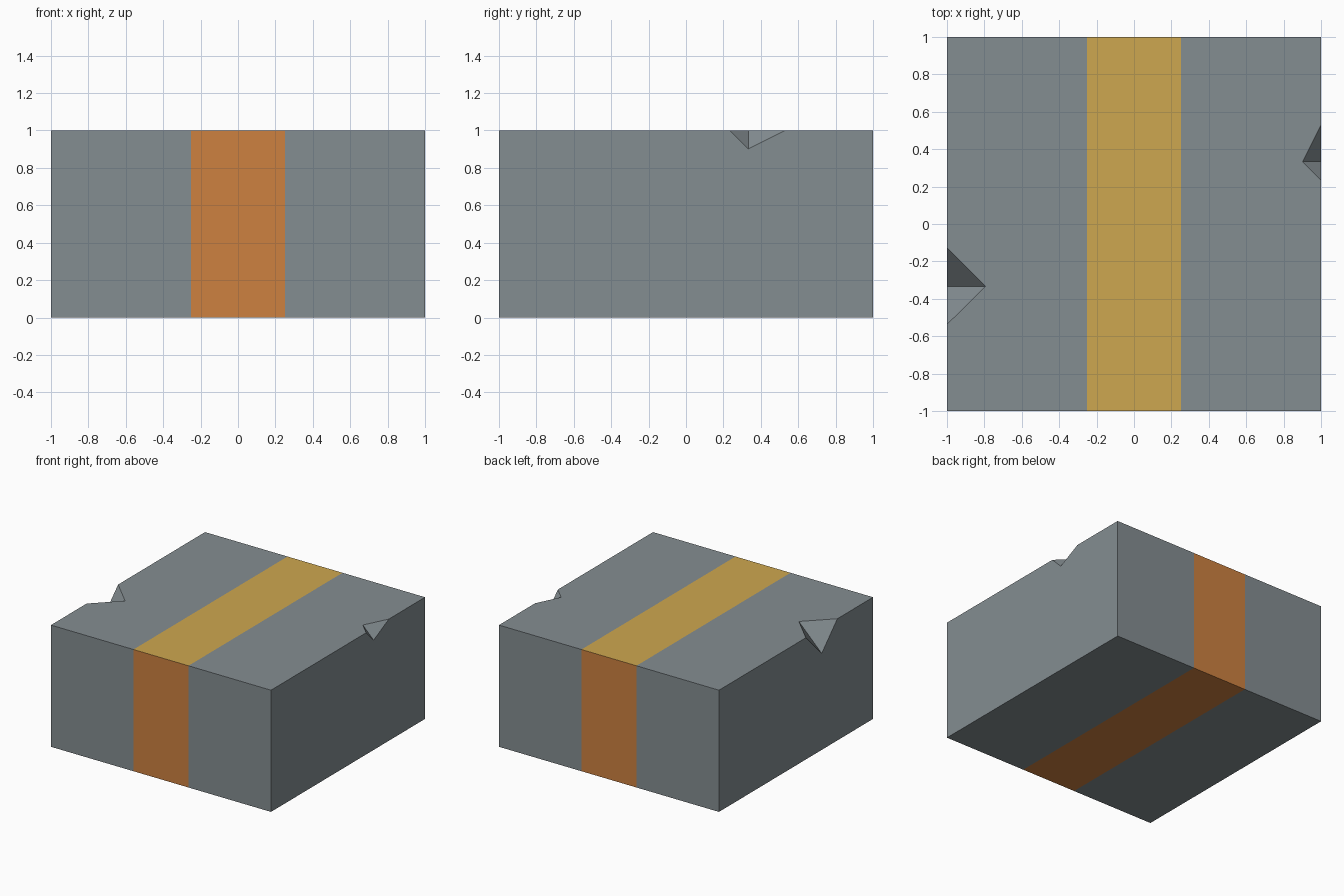
import bpy, bmesh

if "Cube" in bpy.data.objects:
    bpy.data.objects.remove(bpy.data.objects["Cube"])

HALF, TOP, BAND = 1.0, 1.0, 0.25


def material(name, rgb):
    m = bpy.data.materials.new(name)
    lin = [((c / 255 + 0.055) / 1.055) ** 2.4 for c in rgb]
    m.diffuse_color = (*lin, 1.0)
    m.use_nodes = True
    m.node_tree.nodes["Principled BSDF"].inputs["Base Color"].default_value = m.diffuse_color
    return m


bm = bmesh.new()


def face(points, mat=0):
    f = bm.faces.new([bm.verts.new(p) for p in points])
    f.material_index = mat


def wall_x(xa, xb, y, mat):
    face([(xa, y, 0), (xb, y, 0), (xb, y, TOP), (xa, y, TOP)], mat)


# Grey side of the block, with a chipped notch in its upper outer edge
def grey_side(s, y0, yc, y1, depth):
    o, i = s * HALF, s * BAND
    a, b = (o, y0, TOP), (o, y1, TOP)
    tip, low = (o - s * depth, yc, TOP), (o, yc, TOP - depth)
    face([(i, -HALF, TOP), (o, -HALF, TOP), a, tip, b, (o, HALF, TOP), (i, HALF, TOP)])
    face([(o, -HALF, 0), (o, HALF, 0), (o, HALF, TOP), b, low, a, (o, -HALF, TOP)])
    face([a, tip, low])
    face([b, low, tip])
    face([(i, -HALF, 0), (o, -HALF, 0), (o, HALF, 0), (i, HALF, 0)])
    for y in (-HALF, HALF):
        wall_x(i, o, y, 0)


grey_side(1, 0.235, 0.333, 0.53, 0.098)
grey_side(-1, -0.537, -0.333, -0.128, 0.207)

# Centre band: yellow on top, orange on the ends and underneath
for z, mat in ((TOP, 1), (0, 2)):
    face([(-BAND, -HALF, z), (BAND, -HALF, z), (BAND, HALF, z), (-BAND, HALF, z)], mat)
for y in (-HALF, HALF):
    wall_x(-BAND, BAND, y, 2)

# Weld everything into one closed block
bmesh.ops.remove_doubles(bm, verts=bm.verts[:], dist=1e-5)
bmesh.ops.recalc_face_normals(bm, faces=bm.faces[:])
mesh = bpy.data.meshes.new("banded_block")
bm.to_mesh(mesh)
bm.free()
for m in (material("stone grey", (132, 141, 145)),
          material("band yellow", (206, 167, 80)),
          material("band orange", (205, 129, 64))):
    mesh.materials.append(m)
block = bpy.data.objects.new("banded_block", mesh)
bpy.context.collection.objects.link(block)
